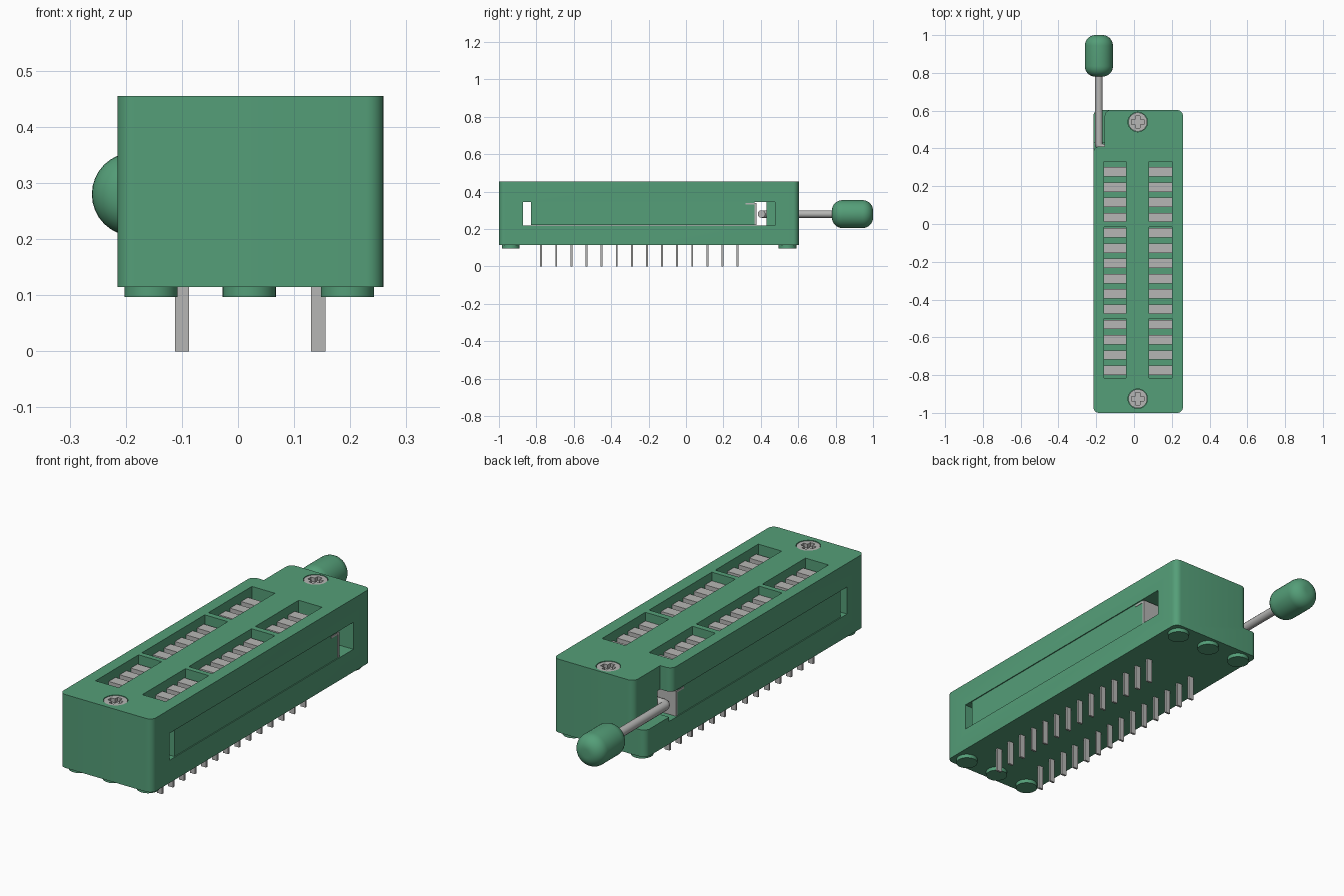
import bpy, bmesh, math
from mathutils import Matrix, Vector

if "Cube" in bpy.data.objects:
    bpy.data.objects.remove(bpy.data.objects["Cube"], do_unlink=True)


def material(name, rgb):
    m = bpy.data.materials.new(name)
    m.use_nodes = True
    m.diffuse_color = (*rgb, 1)
    bsdf = next(n for n in m.node_tree.nodes if n.type == 'BSDF_PRINCIPLED')
    bsdf.inputs["Base Color"].default_value = (*rgb, 1)
    return m


GREEN = material("green plastic", (0.089, 0.342, 0.188))
GREY = material("grey metal", (0.47, 0.47, 0.46))


def finish(name, bm, mat):
    bmesh.ops.recalc_face_normals(bm, faces=bm.faces)
    me = bpy.data.meshes.new(name)
    bm.to_mesh(me)
    bm.free()
    ob = bpy.data.objects.new(name, me)
    bpy.context.collection.objects.link(ob)
    me.materials.append(mat)
    return ob


def add_box(bm, x0, x1, y0, y1, z0, z1):
    size = Matrix.Diagonal((x1 - x0, y1 - y0, z1 - z0, 1))
    mid = Matrix.Translation(((x0 + x1) / 2, (y0 + y1) / 2, (z0 + z1) / 2))
    bmesh.ops.create_cube(bm, size=1, matrix=mid @ size)


def add_cylinder(bm, x, y, z0, z1, r, sides=32):
    bmesh.ops.create_cone(bm, cap_ends=True, segments=sides, radius1=r, radius2=r,
                          depth=z1 - z0, matrix=Matrix.Translation((x, y, (z0 + z1) / 2)))


def boxes(name, mat, *dims):
    bm = bmesh.new()
    for d in dims:
        add_box(bm, *d)
    return finish(name, bm, mat)


def cylinders(name, mat, *dims):
    bm = bmesh.new()
    for d in dims:
        add_cylinder(bm, *d)
    return finish(name, bm, mat)


def prism(name, mat, pts, z0, z1):
    bm = bmesh.new()
    face = bm.faces.new([bm.verts.new((x, y, z0)) for x, y in pts])
    new = bmesh.ops.extrude_face_region(bm, geom=[face])["geom"]
    bmesh.ops.translate(bm, vec=(0, 0, z1 - z0),
                        verts=[v for v in new if isinstance(v, bmesh.types.BMVert)])
    return finish(name, bm, mat)


def arc(cx, cy, r, a0, a1, n=6):
    angles = [math.radians(a0 + (a1 - a0) * i / n) for i in range(n + 1)]
    return [(cx + r * math.cos(a), cy + r * math.sin(a)) for a in angles]


def select(ob):
    bpy.ops.object.select_all(action='DESELECT')
    ob.select_set(True)
    bpy.context.view_layer.objects.active = ob


def smooth(ob):
    select(ob)
    bpy.ops.object.shade_smooth_by_angle(angle=math.radians(35))


def cut(ob, cutter):
    select(ob)
    mod = ob.modifiers.new("cut", 'BOOLEAN')
    mod.operation, mod.solver, mod.object = 'DIFFERENCE', 'EXACT', cutter
    bpy.ops.object.modifier_apply(modifier=mod.name)
    bpy.data.objects.remove(cutter, do_unlink=True)


X0, X1, Y0, Y1, Z0, Z1 = -0.215, 0.259, -1.0, 0.603, 0.115, 0.455
MID, R = 0.02, 0.03
PIN_Y = [0.276 - 0.0808 * i for i in range(14)]
SCREW_Y = (0.54, -0.925)
COLUMNS = ((-0.16, -0.042), (0.08, 0.2))

# Housing block with rounded upright corners
outline = (arc(X1 - R, Y1 - R, R, 0, 90) + arc(X0 + R, Y1 - R, R, 90, 180)
           + arc(X0 + R, Y0 + R, R, 180, 270) + arc(X1 - R, Y0 + R, R, 270, 360))
body = prism("housing", GREEN, outline, Z0, Z1)

# Lever notch in the rear corner
notch = ([(-0.3, 0.38)] + arc(X0 + R, 0.38, R, 180, 90) + [(-0.155, 0.41)]
         + arc(-0.155 + R, Y1 - R, R, 180, 90) + [(-0.155 + R, 0.7), (-0.3, 0.7)])
cut(body, prism("notch_cutter", GREEN, notch, 0.24, 0.6))

# Slot running across the full width for the slider
cut(body, boxes("slot_cutter", GREEN, (-0.4, 0.4, -0.872, 0.43, 0.22, 0.345)))
cut(body, boxes("slot_end_cutter", GREEN, (-0.125, 0.4, 0.3, 0.475, 0.22, 0.345)))

# Contact pockets and screw recesses in the top
POCKET_Y = ((0.012, 0.33), (-0.475, -0.015), (-0.815, -0.5))
cut(body, boxes("pocket_cutter", GREEN,
                *[(a, b, c, d, 0.395, 0.6) for a, b in COLUMNS for c, d in POCKET_Y]))
cut(body, cylinders("screw_cutter", GREEN,
                    *[(MID, y, 0.425, 0.6, 0.052) for y in SCREW_Y]))
smooth(body)

# Slider bar visible on both sides
boxes("slider", GREEN, (X0 + 0.004, X1 - 0.004, -0.83, 0.365, 0.2205, 0.3445))

# Bent metal plate at the slider's rear end
boxes("slider_plate", GREY, (X0 + 0.002, X1 - 0.002, 0.366, 0.376, 0.222, 0.338),
      (X0 + 0.002, X1 - 0.002, 0.318, 0.376, 0.33, 0.339))

# Contacts in the pockets
boxes("contacts", GREY, *[(a, b, y - 0.025, y + 0.025, 0.39, 0.415)
                          for a, b in COLUMNS for y in PIN_Y])

# Pins under the housing
boxes("pins", GREY, *[(x - 0.0125, x + 0.0125, y - 0.005, y + 0.005, 0, 0.13)
                      for x in (-0.1, 0.143) for y in PIN_Y])

# Round feet, three at each end
smooth(cylinders("feet", GREEN, *[(x, y, 0.097, 0.12, 0.0475)
                                  for x in (-0.155, MID, 0.195) for y in (-0.937, 0.543)]))

# Cross-head screws
for i, y in enumerate(SCREW_Y):
    screw = cylinders("screw_%d" % (i + 1), GREY, (MID, y, 0.42, 0.453, 0.05))
    cut(screw, boxes("cross_cutter", GREY, (MID - 0.032, MID + 0.032, y - 0.012, y + 0.012, 0.435, 0.5)))
    cut(screw, boxes("cross_cutter", GREY, (MID - 0.012, MID + 0.012, y - 0.032, y + 0.032, 0.435, 0.5)))
    smooth(screw)

# Lever rod, bent inward at its inner end
LX, LZ, BEND = -0.186, 0.28, 0.022
path = ([(0.0, 0.404)] + arc(LX + BEND, 0.404 + BEND, BEND, 270, 180) + [(LX, 0.82)])
curve = bpy.data.curves.new("lever_rod", 'CURVE')
curve.dimensions, curve.bevel_depth, curve.bevel_resolution = '3D', 0.0205, 4
curve.use_fill_caps = True
spline = curve.splines.new('POLY')
spline.points.add(len(path) - 1)
for p, (x, y) in zip(spline.points, path):
    p.co = (x, y, LZ, 1)
rod = bpy.data.objects.new("lever_rod", curve)
bpy.context.collection.objects.link(rod)
curve.materials.append(GREY)
select(rod)
bpy.ops.object.convert(target='MESH')
smooth(bpy.context.object)

# Rounded lever knob, turned around the rod axis
KR, F = 0.0745, 0.056
profile = ([(0, 0.78)] + arc(KR - F, 0.78 + F, F, 270, 360, 8)
           + arc(KR - F, 1.0 - F, F, 0, 90, 8) + [(0, 1.0)])
bm = bmesh.new()
verts = [bm.verts.new((LX + r, y, LZ)) for r, y in profile]
edges = [bm.edges.new(pair) for pair in zip(verts, verts[1:])]
bmesh.ops.spin(bm, geom=verts + edges, cent=(LX, 0, LZ), axis=Vector((0, 1, 0)),
               angle=2 * math.pi, steps=32)
bmesh.ops.remove_doubles(bm, verts=bm.verts, dist=0.0005)
smooth(finish("lever_knob", bm, GREEN))
